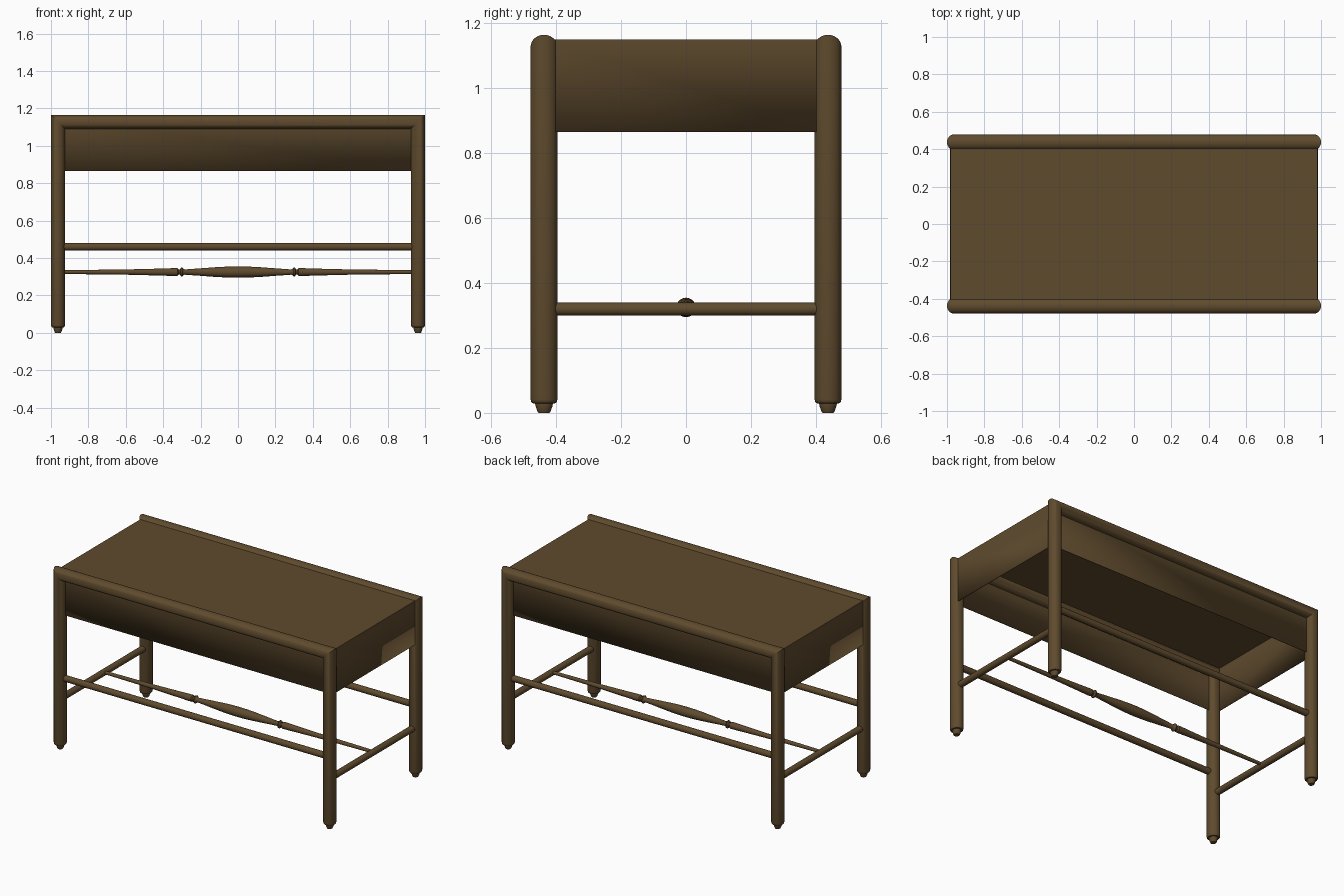
import bpy, bmesh, math
from mathutils import Vector

if "Cube" in bpy.data.objects:
    bpy.data.objects.remove(bpy.data.objects["Cube"])

LX, LY = 0.9625, 0.4375      # leg centres
RX, RY = 0.0375, 0.0415      # tube half widths
TOP = 1.165
BODY_X, BODY_LOW, BODY_TOP = 0.982, 0.866, 1.15
N = 28

wood = bpy.data.materials.new("dark brown wood")
wood.diffuse_color = (0.115, 0.07, 0.027, 1)
wood.use_nodes = True
wood.node_tree.nodes["Principled BSDF"].inputs["Base Color"].default_value = wood.diffuse_color


def finish(name, bm, angle=35):
    bmesh.ops.recalc_face_normals(bm, faces=bm.faces)
    me = bpy.data.meshes.new(name)
    bm.to_mesh(me)
    bm.free()
    me.materials.append(wood)
    ob = bpy.data.objects.new(name, me)
    bpy.context.collection.objects.link(ob)
    bpy.ops.object.select_all(action='DESELECT')
    bpy.context.view_layer.objects.active = ob
    ob.select_set(True)
    bpy.ops.object.shade_smooth_by_angle(angle=math.radians(angle))
    return ob


def skin(name, rings):
    """Join closed rings of points and cap both ends."""
    bm = bmesh.new()
    loops = [[bm.verts.new(p) for p in ring] for ring in rings]
    for a, b in zip(loops, loops[1:]):
        for i in range(len(a)):
            j = (i + 1) % len(a)
            bm.faces.new((a[i], a[j], b[j], b[i]))
    bm.faces.new(loops[0])
    bm.faces.new(loops[-1])
    return finish(name, bm)


def turned(name, start, end, profile, n=20):
    """Round bar from start to end; profile holds (fraction, radius)."""
    start, end = Vector(start), Vector(end)
    d = end - start
    side = d.normalized().cross(Vector((0, 0, 1)))
    up = Vector((0, 0, 1))
    rings = []
    for t, r in profile:
        c = start + d * t
        rings.append([c + r * (math.cos(2 * math.pi * k / n) * side
                               + math.sin(2 * math.pi * k / n) * up) for k in range(n)])
    return skin(name, rings)


# Leg frames: two legs and a top rail in one tube with mitred corners
FOOT = [(0, 0.42), (0.006, 0.5), (0.022, 0.64), (0.029, 0.66),
        (0.03, 0.86), (0.034, 0.95), (0.042, 1.0)]


def leg_frame(name, y):
    circle = [(math.cos(2 * math.pi * k / N), math.sin(2 * math.pi * k / N)) for k in range(N)]

    def ring(s, z, f):
        return [(s * (LX + RX * f * c), y + RY * f * q, z) for c, q in circle]

    def mitre(s):
        return [(s * (LX + RX * c), y + RY * q, TOP - RX + RX * c) for c, q in circle]

    rings = [ring(-1, z, f) for z, f in FOOT] + [mitre(-1), mitre(1)]
    rings += [ring(1, z, f) for z, f in reversed(FOOT)]
    skin(name, rings)


for label, s in (("front", -1), ("back", 1)):
    leg_frame(label + "_leg_frame", s * LY)
    # Long stretchers
    turned(label + "_stretcher", (-LX, s * LY, 0.46), (LX, s * LY, 0.46), [(0, 0.02), (1, 0.02)])

# Side stretchers
for label, s in (("left", -1), ("right", 1)):
    turned(label + "_stretcher", (s * LX, -LY, 0.32), (s * LX, LY, 0.32), [(0, 0.02), (1, 0.02)])

# Turned centre spindle, half profile mirrored about the middle
half = [(0, 0.03), (0.06, 0.029), (0.12, 0.026), (0.2, 0.02), (0.285, 0.014), (0.293, 0.018),
        (0.298, 0.024), (0.304, 0.024), (0.31, 0.014), (0.318, 0.014), (0.324, 0.021),
        (0.345, 0.021), (0.4, 0.019), (0.6, 0.014), (LX, 0.01)]
full = [(-x, r) for x, r in reversed(half[1:])] + half
turned("centre_spindle", (-LX, 0, 0.325), (LX, 0, 0.325),
       [((x + LX) / (2 * LX), r) for x, r in full])

# Desk body: a thin box open underneath
bm = bmesh.new()
bmesh.ops.create_cube(bm, size=1)
for v in bm.verts:
    v.co = (v.co.x * 2 * BODY_X, v.co.y * 2 * LY, BODY_TOP if v.co.z > 0 else BODY_LOW)
bmesh.ops.delete(bm, geom=[f for f in bm.faces if f.normal.z < -0.5], context='FACES_ONLY')
body = finish("desk_body", bm)
thick = body.modifiers.new("panel thickness", 'SOLIDIFY')
thick.thickness = 0.006
thick.offset = -1
